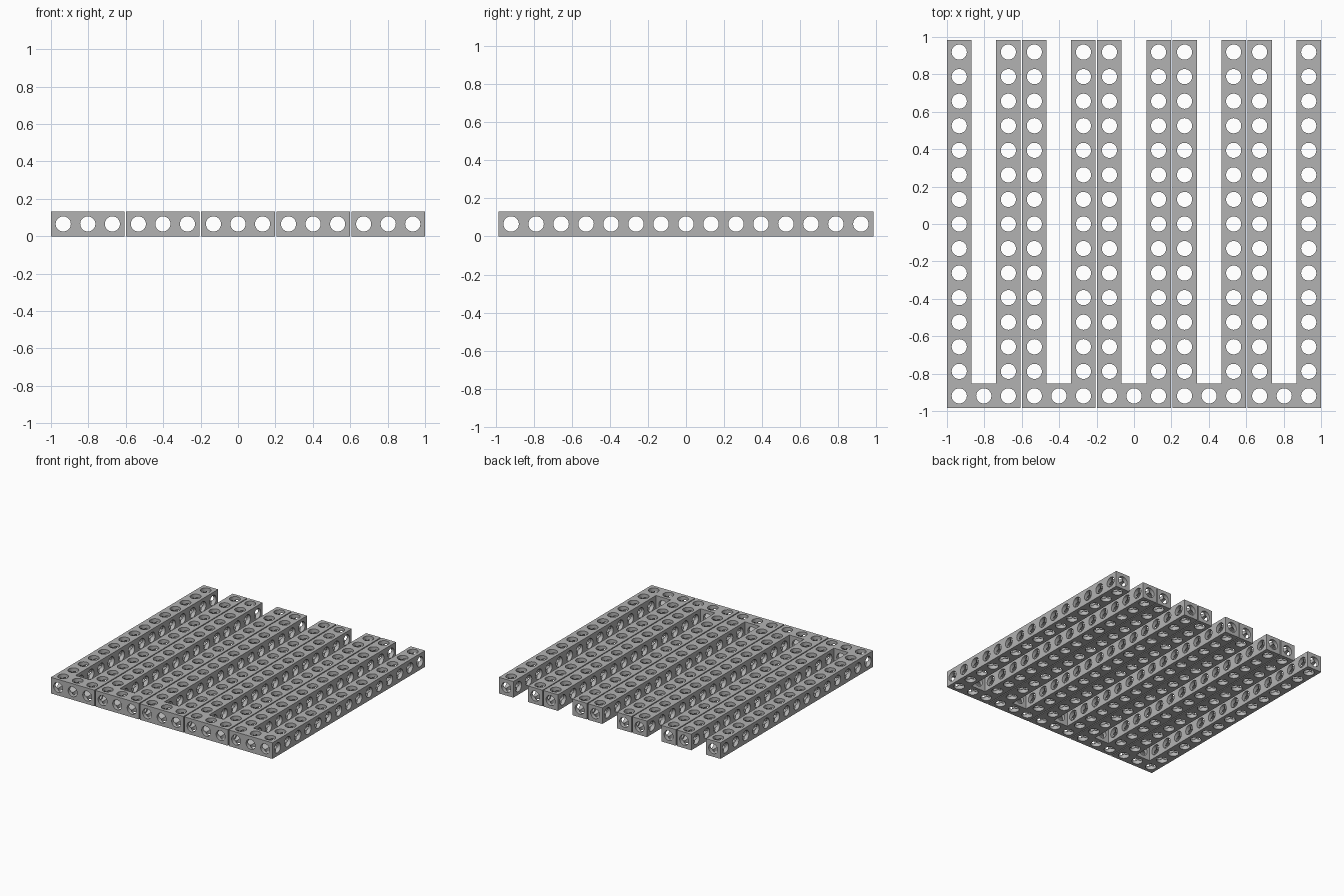
import bpy, bmesh, math
from mathutils import Vector

if "Cube" in bpy.data.objects:
    bpy.data.objects.remove(bpy.data.objects["Cube"])

CELL = 0.1313          # one perforated cube
HALF = CELL / 2
R = 0.0405             # hole radius
SEG = 32               # sides per hole (multiple of 8)
ROWS, COLS, FRAMES = 15, 3, 5
PITCH = (2 - COLS * CELL) / (FRAMES - 1)

grey = bpy.data.materials.new("grey")
grey.diffuse_color = (0.45, 0.45, 0.45, 1)
grey.use_nodes = True
grey.node_tree.nodes["Principled BSDF"].inputs["Base Color"].default_value = grey.diffuse_color

# Cells of a U-shaped frame: two arms and a front crossbar
cells = {(c, r) for r in range(ROWS) for c in range(COLS) if r == 0 or c != 1}


def add_side(bm, centre, axis, sign, plate):
    """Half of a bored hole on one side of a cell, plus its outer plate."""
    def point(depth, a, b):
        v = Vector((0, 0, 0))
        v[axis], v[(axis + 1) % 3], v[(axis + 2) % 3] = sign * depth, a, b
        return bm.verts.new(centre + v)

    inner, rim, border = [], [], []
    for i in range(SEG):
        c, s = (f(2 * math.pi * i / SEG) for f in (math.cos, math.sin))
        m = max(abs(c), abs(s))
        inner.append(point(R * m, R * c, R * s))   # seam with the crossing holes
        rim.append(point(HALF, R * c, R * s))
        if plate:
            border.append(point(HALF, HALF * c / m, HALF * s / m))
    for i in range(SEG):
        j = (i + 1) % SEG
        bm.faces.new((inner[i], inner[j], rim[j], rim[i]))
        if plate:
            bm.faces.new((rim[i], rim[j], border[j], border[i]))


# Perforated frame mesh, with plates only on exposed sides
bm = bmesh.new()
for c, r in cells:
    centre = Vector(((c - 1) * CELL, (r - (ROWS - 1) / 2) * CELL, HALF))
    for axis in range(3):
        for sign in (-1, 1):
            step = [0, 0, 0]
            step[axis] = sign
            joined = axis < 2 and (c + step[0], r + step[1]) in cells
            add_side(bm, centre, axis, sign, not joined)
bmesh.ops.remove_doubles(bm, verts=bm.verts, dist=1e-5)
bmesh.ops.recalc_face_normals(bm, faces=bm.faces)
mesh = bpy.data.meshes.new("perforated_frame")
bm.to_mesh(mesh)
bm.free()
mesh.materials.append(grey)

# Row of identical frames side by side
for i in range(FRAMES):
    ob = bpy.data.objects.new(f"perforated_frame_{i + 1}", mesh)
    ob.location.x = (i - (FRAMES - 1) / 2) * PITCH
    bpy.context.collection.objects.link(ob)

# Smooth bores with crisp rims
bpy.context.view_layer.objects.active = ob
ob.select_set(True)
bpy.ops.object.shade_smooth_by_angle(angle=math.radians(30))
